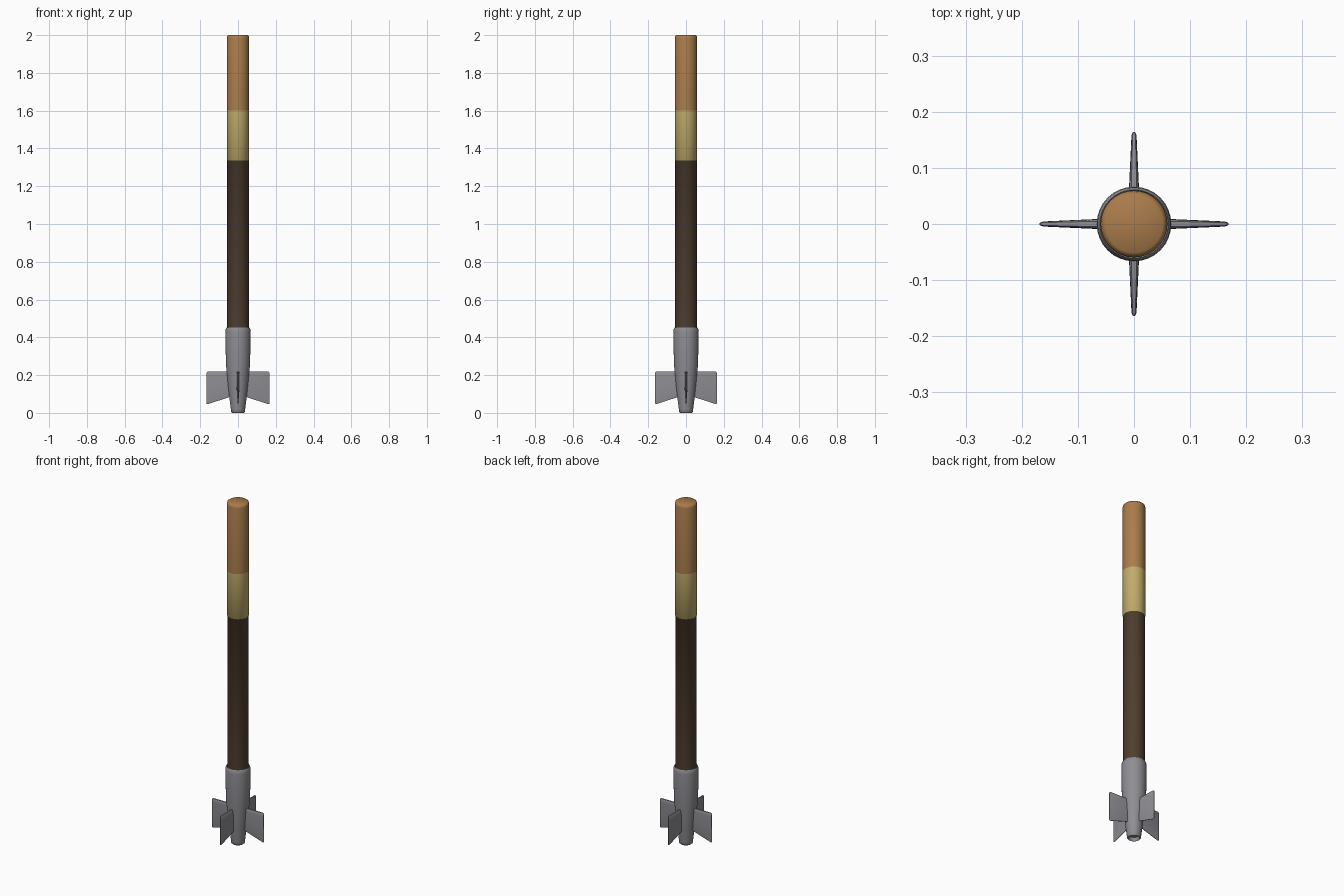
import bpy, bmesh, math
from mathutils import Matrix

if "Cube" in bpy.data.objects:
    bpy.data.objects.remove(bpy.data.objects["Cube"])


def material(name, rgb):
    mat = bpy.data.materials.new(name)
    lin = [((c / 255 + 0.055) / 1.055) ** 2.4 for c in rgb]
    mat.diffuse_color = (*lin, 1)
    mat.use_nodes = True
    mat.node_tree.nodes["Principled BSDF"].inputs["Base Color"].default_value = mat.diffuse_color
    return mat


TAN = material("tan wood", (170, 124, 75))
CREAM = material("cream band", (192, 172, 106))
DARK = material("dark wood", (78, 62, 47))
GREY = material("grey metal", (142, 142, 148))


def finish(name, bm, mats, angle=40):
    bmesh.ops.recalc_face_normals(bm, faces=bm.faces)
    mesh = bpy.data.meshes.new(name)
    bm.to_mesh(mesh)
    bm.free()
    for m in mats:
        mesh.materials.append(m)
    obj = bpy.data.objects.new(name, mesh)
    bpy.context.collection.objects.link(obj)
    bpy.ops.object.select_all(action='DESELECT')
    obj.select_set(True)
    bpy.context.view_layer.objects.active = obj
    bpy.ops.object.shade_smooth_by_angle(angle=math.radians(angle))
    return obj


def lathe(name, profile, mats, sides=32):
    """Spin a list of (radius, z) points round the z axis."""
    bm = bmesh.new()
    verts = [bm.verts.new((r, 0, z)) for r, z in profile]
    edges = [bm.edges.new(p) for p in zip(verts, verts[1:])]
    bmesh.ops.spin(bm, geom=verts + edges, axis=(0, 0, 1), cent=(0, 0, 0),
                   angle=math.tau, steps=sides)
    bmesh.ops.remove_doubles(bm, verts=bm.verts, dist=1e-5)
    return finish(name, bm, mats)


# Shaft: dark lower part, cream band and tan top with a softened rim
shaft = lathe("shaft", [(0, 0.40), (0.057, 0.40), (0.057, 1.335), (0.0595, 1.338),
                        (0.0595, 1.60), (0.0595, 1.985), (0.057, 1.995),
                        (0.051, 2.0), (0, 2.0)], [DARK, CREAM, TAN])
for face in shaft.data.polygons:
    z = face.center.z
    face.material_index = 2 if z > 1.6 else 1 if z > 1.336 else 0

# Tail socket: rounded collar tapering to a shallow hollow nozzle
lathe("tail_socket", [(0.056, 0.43), (0.057, 0.447), (0.061, 0.453), (0.065, 0.445),
                      (0.0665, 0.43), (0.0655, 0.33), (0.063, 0.25), (0.054, 0.15),
                      (0.043, 0.06), (0.038, 0.02), (0.036, 0.004), (0.032, 0),
                      (0.028, 0.004), (0.026, 0.02), (0, 0.02)], [GREY])

# Fins: thin swept blades, thickest near the top edge and at the root
CHORD = [(0, 0.55), (0.03, 0.9), (0.12, 1), (0.5, 0.9), (0.9, 0.55), (1, 0.2)]
for i, side in enumerate(("right", "back", "left", "front")):
    tip = 0.168 if i % 2 == 0 else 0.164
    stations = [(0.03, 0.218, 0.088, 0.0105), (tip - 0.006, 0.218, 0.046, 0.0045),
                (tip, 0.213, 0.050, 0.002)]
    bm = bmesh.new()
    loops = []
    for x, top, low, half in stations:
        pts = [(t, s) for t, s in CHORD] + [(t, -s) for t, s in reversed(CHORD)]
        loops.append([bm.verts.new((x, s * half, top + (low - top) * t)) for t, s in pts])
    for a, b in zip(loops, loops[1:]):
        for k in range(len(a)):
            n = (k + 1) % len(a)
            bm.faces.new((a[k], a[n], b[n], b[k]))
    bm.faces.new(loops[0])
    bm.faces.new(loops[-1])
    bm.transform(Matrix.Rotation(i * math.pi / 2, 4, 'Z'))
    finish(side + "_fin", bm, [GREY])
